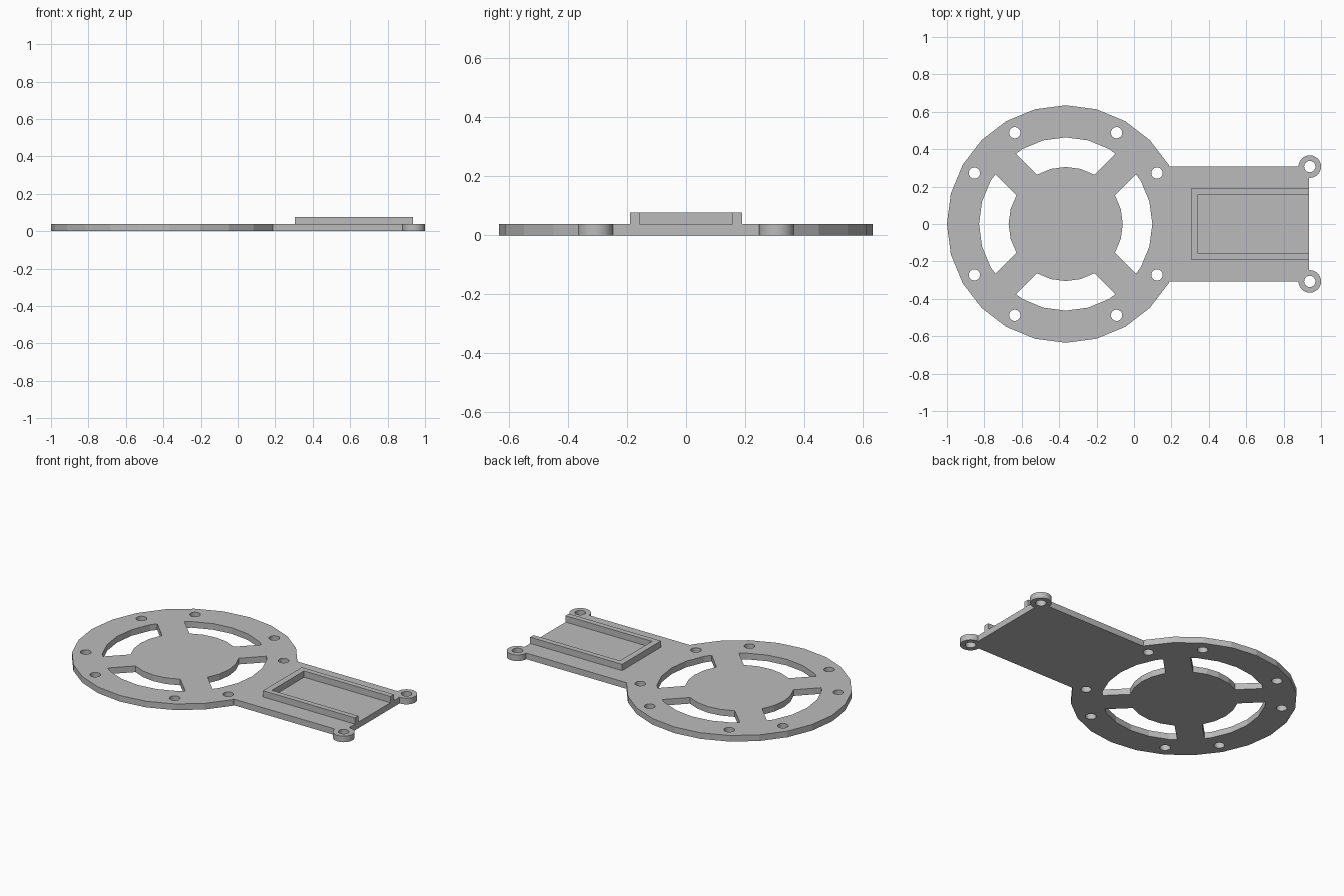
import bpy, bmesh
from math import sin, cos, asin, radians, degrees

if "Cube" in bpy.data.objects:
    bpy.data.objects.remove(bpy.data.objects["Cube"], do_unlink=True)

PLATE = 0.038               # plate thickness
RIM_TOP = 0.077             # top of the raised rim
CX = -0.365                 # centre of the round mount
ARM_X, ARM_Y = 0.935, 0.307
TAB_X, TAB_R, HOLE_R = 0.94, 0.06, 0.03

grey = bpy.data.materials.new("matte_grey")
grey.use_nodes = True
colour = (0.5, 0.5, 0.5, 1)
grey.diffuse_color = colour
bsdf = next(n for n in grey.node_tree.nodes if n.type == 'BSDF_PRINCIPLED')
bsdf.inputs["Base Color"].default_value = colour


def arc(cx, cy, r, angles):
    return [(cx + r * cos(radians(a)), cy + r * sin(radians(a))) for a in angles]


def hole(cx, cy):
    return arc(cx, cy, HOLE_R, [i * 360 / 36 for i in range(36)])


def slab(name, loops, z0, z1):
    """Extrude a filled outline; every further loop is an opening."""
    curve = bpy.data.curves.new(name + "_profile", 'CURVE')
    curve.dimensions = '2D'
    curve.fill_mode = 'BOTH'
    curve.extrude = (z1 - z0) / 2
    for loop in loops:
        spline = curve.splines.new('POLY')
        spline.points.add(len(loop) - 1)
        for point, (x, y) in zip(spline.points, loop):
            point.co = (x, y, 0, 1)
        spline.use_cyclic_u = True
        spline.use_smooth = False
    helper = bpy.data.objects.new(name + "_profile", curve)
    bpy.context.collection.objects.link(helper)
    graph = bpy.context.evaluated_depsgraph_get()
    mesh = bpy.data.meshes.new_from_object(helper.evaluated_get(graph))
    bpy.data.objects.remove(helper, do_unlink=True)

    # Weld the caps to the walls
    bm = bmesh.new()
    bm.from_mesh(mesh)
    bmesh.ops.remove_doubles(bm, verts=bm.verts, dist=0.0002)
    bmesh.ops.translate(bm, verts=bm.verts, vec=(0, 0, (z0 + z1) / 2))
    bmesh.ops.recalc_face_normals(bm, faces=bm.faces)
    bm.to_mesh(mesh)
    bm.free()
    mesh.materials.clear()
    mesh.materials.append(grey)
    obj = bpy.data.objects.new(name, mesh)
    bpy.context.collection.objects.link(obj)
    bpy.ops.object.select_all(action='DESELECT')
    obj.select_set(True)
    bpy.context.view_layer.objects.active = obj
    bpy.ops.object.shade_smooth_by_angle(angle=radians(12))
    return obj


# Outer outline: faceted disc, straight arm, round screw tabs at the arm's end
tab = arc(TAB_X, ARM_Y, TAB_R, range(-95, 181, 5))
upper = [(0.188, ARM_Y)] + tab[::-1]
lower = [(x, -y) for x, y in reversed(upper)]
outline = arc(CX, 0, 0.635, range(330, 29, -15)) + upper + lower

# Four curved openings, leaving diagonal spokes
R_OUT, R_IN, SPOKE = 0.463, 0.305, 0.078
end_out = 45 - degrees(asin(SPOKE / R_OUT))
end_in = 45 - degrees(asin(SPOKE / R_IN))
openings = []
for turn in range(0, 360, 90):
    outer = arc(CX, 0, R_OUT, [turn + a for a in range(-30, 31, 15)])
    first, last = arc(CX, 0, R_OUT * 0.993, [turn - end_out, turn + end_out])
    inner = arc(CX, 0, R_IN, [turn + a for a in (end_in, 15, 0, -15, -end_in)])
    openings.append([first] + outer + [last] + inner)

# Screw holes round the ring and in the tabs
for sx in (-1, 1):
    for sy in (-1, 1):
        for a, b in ((0.272, 0.488), (0.488, 0.272)):
            openings.append(hole(CX + sx * a, sy * b))
for sy in (-1, 1):
    openings.append(hole(TAB_X, sy * ARM_Y))

slab("mounting_plate", [outline] + openings, 0, PLATE)

# Raised three-sided rim, open at the arm's end
half_rim = [(0.305, 0.19), (ARM_X, 0.19), (ARM_X, 0.157), (0.343, 0.157)]
rim = half_rim + [(x, -y) for x, y in reversed(half_rim)]
slab("tray_rim", [rim], PLATE, RIM_TOP)
